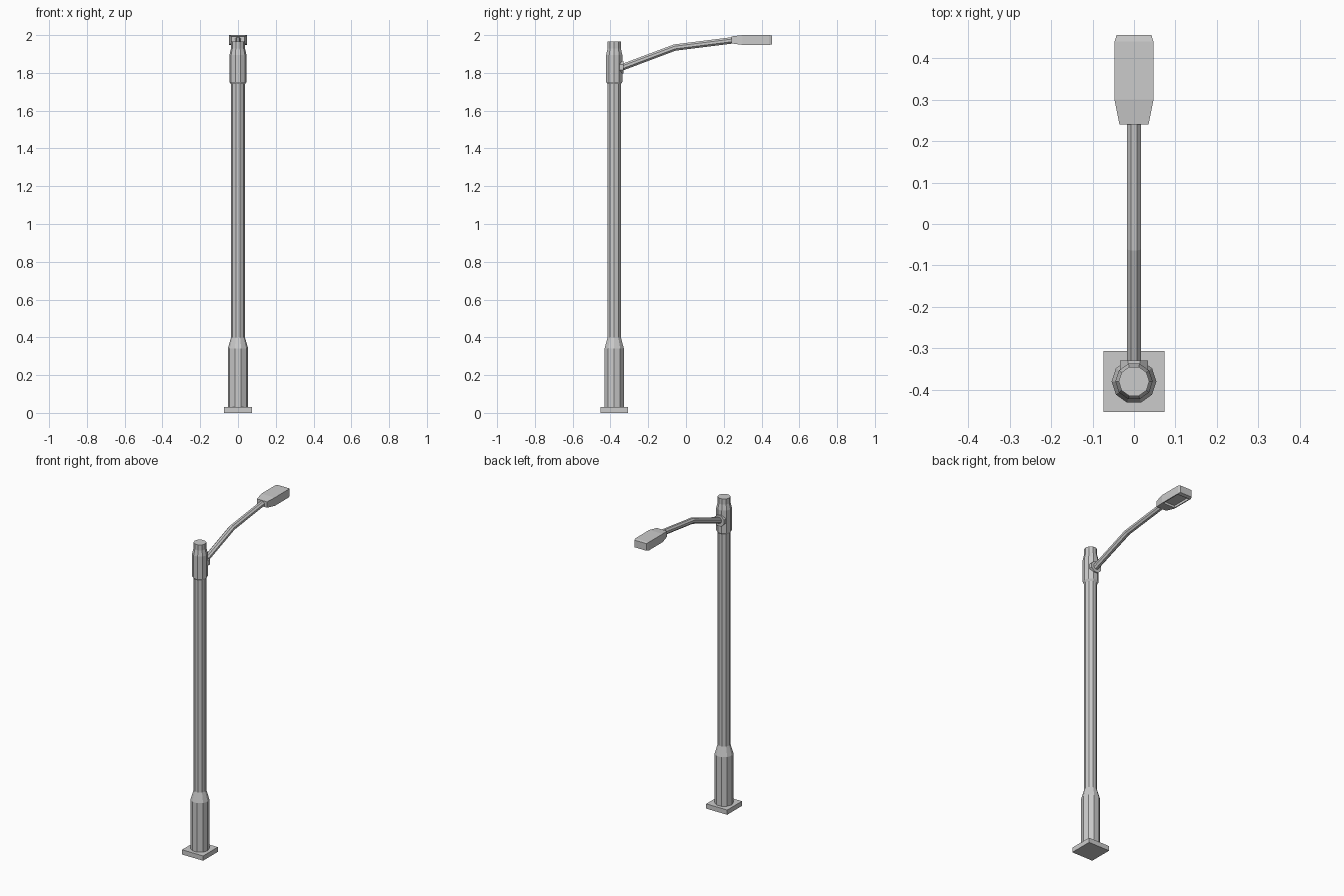
import bpy, bmesh, math
from mathutils import Vector

if "Cube" in bpy.data.objects:
    bpy.data.objects.remove(bpy.data.objects["Cube"])

POLE_Y = -0.38


def finish(bm, name):
    bmesh.ops.recalc_face_normals(bm, faces=bm.faces)
    mesh = bpy.data.meshes.new(name)
    bm.to_mesh(mesh)
    bm.free()
    obj = bpy.data.objects.new(name, mesh)
    bpy.context.collection.objects.link(obj)
    return obj


def loft(bm, rings):
    """Skin a list of equal-length point rings and cap both ends."""
    loops = [[bm.verts.new(p) for p in ring] for ring in rings]
    n = len(loops[0])
    for a, b in zip(loops, loops[1:]):
        for i in range(n):
            j = (i + 1) % n
            bm.faces.new((a[i], a[j], b[j], b[i]))
    bm.faces.new(loops[0])
    bm.faces.new(loops[-1])


def lathe(name, profile, sides=10):
    """Ten-sided upright part from (radius, z) pairs."""
    bm = bmesh.new()
    angles = [2 * math.pi * i / sides for i in range(sides)]
    loft(bm, [[(r * math.cos(a), POLE_Y + r * math.sin(a), z) for a in angles]
              for r, z in profile])
    return finish(bm, name)


def tube(name, path, radius, tangents, sides=8):
    """Octagonal tube in the YZ plane with flat top, along (y, z) points."""
    bm = bmesh.new()
    r = radius / math.cos(math.pi / sides)
    rings = []
    for (y, z), t in zip(path, tangents):
        up = Vector((0, -t[1], t[0])).normalized()
        ring = []
        for i in range(sides):
            a = 2 * math.pi * (i + 0.5) / sides
            ring.append(Vector((r * math.cos(a), y, z)) + up * r * math.sin(a))
        rings.append(ring)
    loft(bm, rings)
    return finish(bm, name)


# Square foot plate
bpy.ops.mesh.primitive_cube_add(size=1, location=(0, POLE_Y, 0.015))
plate = bpy.context.object
plate.name = "base_plate"
plate.scale = (0.147, 0.147, 0.03)

# Pole with wide lower sleeve and upper collar
lathe("pole", [(0.054, 0.03), (0.054, 0.34), (0.037, 0.40), (0.037, 1.74),
               (0.045, 1.752), (0.045, 1.895), (0.037, 1.93), (0.037, 1.965)])

# Arm flange and bent arm
tube("arm_flange", [(-0.365, 1.83), (-0.33, 1.83)], 0.034, [(1, 0)] * 2)
tube("arm", [(-0.35, 1.825), (-0.06, 1.934), (0.26, 1.974)], 0.017,
     [(1, 0.37), (1, 0.24), (1, 0.13)])

# Lamp head: cross-sections along y, recessed light window underneath
bm = bmesh.new()
stations = [(0.24, 0.035, 1.956, 1.993), (0.30, 0.047, 1.948, 2.0),
            (0.44, 0.047, 1.948, 2.0), (0.456, 0.042, 1.952, 1.997)]
loft(bm, [[(-w, y, lo), (w, y, lo), (w, y, hi), (-w, y, hi)]
          for y, w, lo, hi in stations])
bmesh.ops.recalc_face_normals(bm, faces=bm.faces)
window = [f for f in bm.faces
          if f.normal.z < -0.9 and 0.35 < f.calc_center_median().y < 0.40]
bmesh.ops.inset_region(bm, faces=window, thickness=0.009)
# Straight-sided recess
result = bmesh.ops.extrude_face_region(bm, geom=window)
bmesh.ops.delete(bm, geom=window, context='FACES_ONLY')
for v in result["geom"]:
    if isinstance(v, bmesh.types.BMVert):
        v.co.z += 0.014
finish(bm, "lamp_head")
